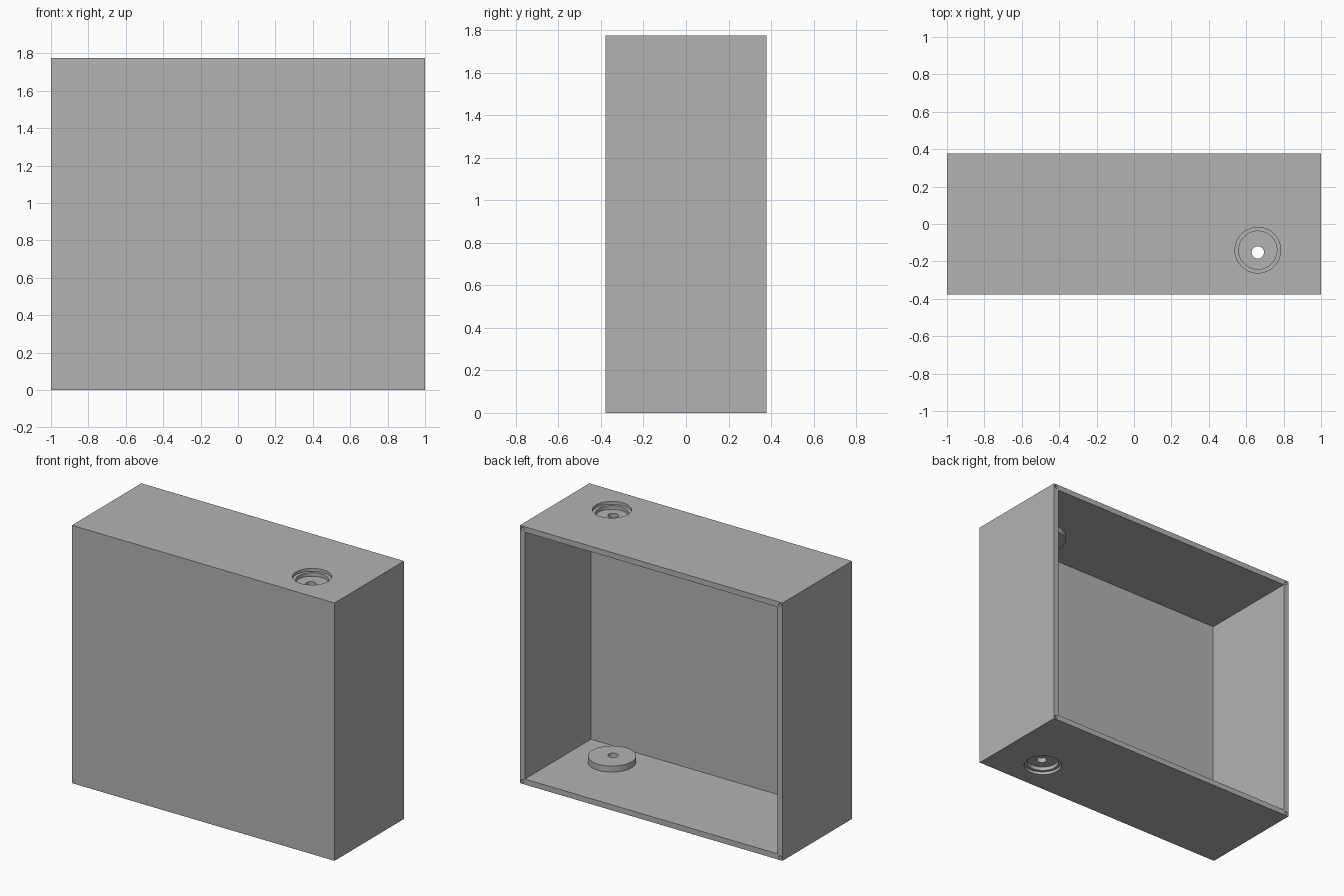
import bpy
import math

cube = bpy.data.objects.get("Cube")
if cube:
    bpy.data.objects.remove(cube, do_unlink=True)

W, D, H = 2.0, 0.756, 1.775   # outer size
T = 0.038                     # wall thickness
BOSS_X, BOSS_Y = 0.662, -0.14
BOSS_H = 0.042

grey = bpy.data.materials.new("plain grey")
grey.use_nodes = True
colour = (0.45, 0.45, 0.45, 1)
grey.diffuse_color = colour
grey.node_tree.nodes["Principled BSDF"].inputs["Base Color"].default_value = colour


def box(name, size, centre):
    bpy.ops.mesh.primitive_cube_add(size=1, location=centre)
    ob = bpy.context.object
    ob.name = name
    ob.scale = size
    bpy.ops.object.transform_apply(location=True, rotation=True, scale=True)
    ob.data.materials.append(grey)
    return ob


def cylinder(name, radius, depth, centre, rotation=(0, 0, 0), sides=64):
    bpy.ops.mesh.primitive_cylinder_add(vertices=sides, radius=radius, depth=depth,
                                        location=centre, rotation=rotation)
    ob = bpy.context.object
    ob.name = name
    bpy.ops.object.transform_apply(location=True, rotation=True, scale=True)
    ob.data.materials.append(grey)
    return ob


def combine(target, tool, operation):
    tool.hide_render = True
    mod = target.modifiers.new(operation.lower(), 'BOOLEAN')
    mod.operation = operation
    mod.solver = 'EXACT'
    mod.object = tool
    bpy.context.view_layer.objects.active = target
    bpy.ops.object.modifier_apply(modifier=mod.name)
    bpy.data.objects.remove(tool, do_unlink=True)


# Casing, hollow and open at the back
casing = box("casing", (W, D, H), (0, 0, H / 2))
combine(casing, box("cavity_cutter", (W - 2 * T, D, H - 2 * T), (0, T, H / 2)), 'DIFFERENCE')

# Matching inner bosses with stepped outer recesses on the floor and roof
for face_z, inward in ((0, 1), (H, -1)):
    def disc(name, radius, start, end, y=BOSS_Y):
        z = face_z + inward * (start + end) / 2
        return cylinder(name, radius, end - start, (BOSS_X, y, z))

    combine(casing, disc("boss", 0.15, T / 2, T + BOSS_H), 'UNION')
    combine(casing, disc("rim_cutter", 0.122, -0.05, 0.02), 'DIFFERENCE')
    combine(casing, disc("seat_cutter", 0.102, -0.05, 0.045), 'DIFFERENCE')
    combine(casing, disc("bore_cutter", 0.033, -0.05, 0.15, BOSS_Y - 0.012), 'DIFFERENCE')

# Screw holes in the four corners of the back rim
for x in (-W / 2 + T / 2, W / 2 - T / 2):
    for z in (T / 2, H - T / 2):
        hole = cylinder("screw_hole_cutter", 0.011, 0.2, (x, D / 2, z),
                        (math.pi / 2, 0, 0), 24)
        combine(casing, hole, 'DIFFERENCE')

# Smooth round walls, sharp edges
bpy.ops.object.select_all(action='DESELECT')
casing.select_set(True)
bpy.context.view_layer.objects.active = casing
bpy.ops.object.shade_smooth_by_angle(angle=math.radians(30))
